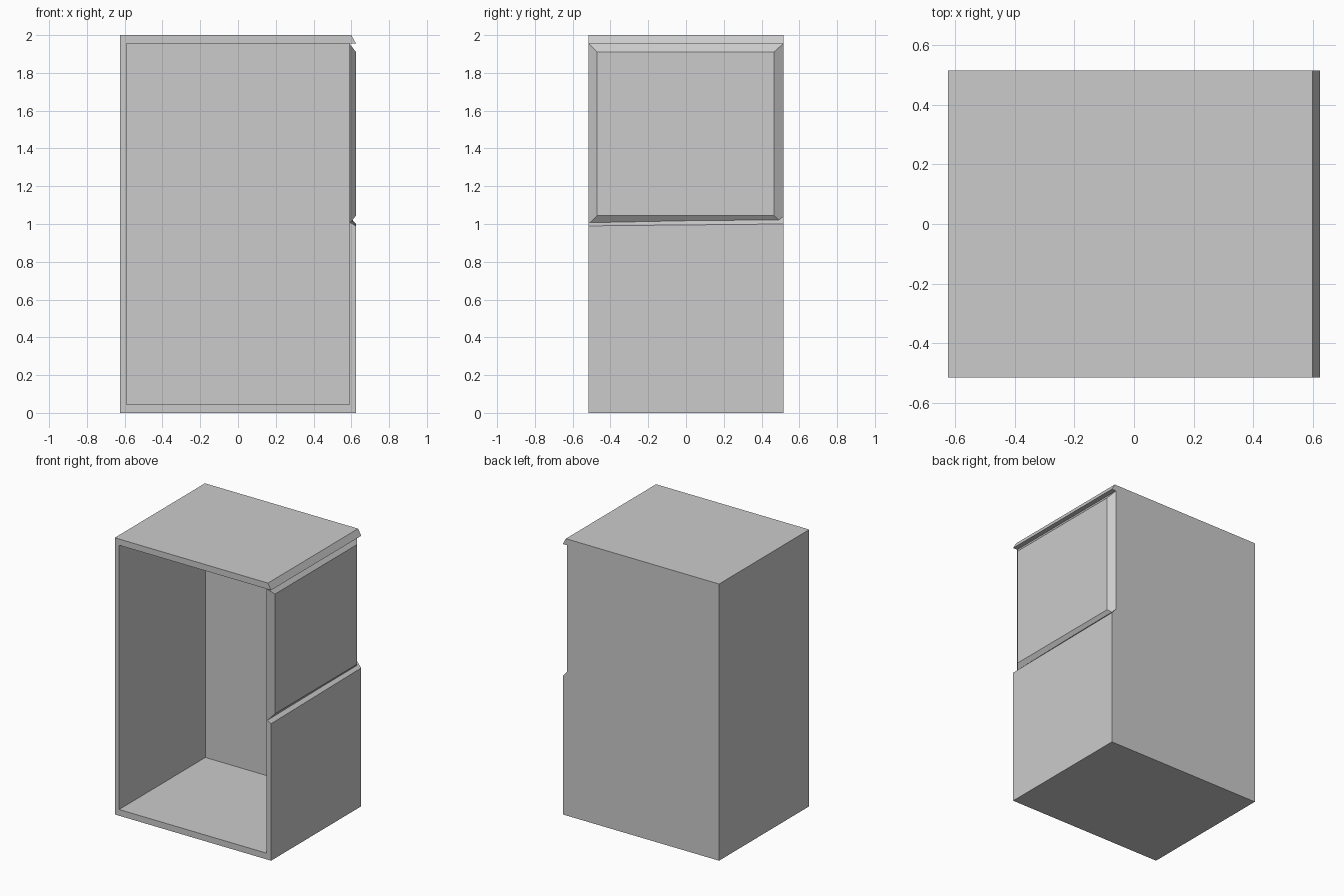
import bpy
import bmesh

cube = bpy.data.objects.get("Cube")
if cube:
    bpy.data.objects.remove(cube, do_unlink=True)

grey = bpy.data.materials.new("light grey")
grey.use_nodes = True
COLOUR = (0.6, 0.6, 0.6, 1)
grey.diffuse_color = COLOUR
grey.node_tree.nodes["Principled BSDF"].inputs["Base Color"].default_value = COLOUR

X, Y, TOP = 0.625, 0.515, 2.0     # outer half width, half depth, height
IX, IY = 0.59, 0.47               # inner wall faces
FLOOR, ROOF = 0.045, 1.955


def loft(name, start, end):
    """Solid between two matching four-cornered outlines."""
    bm = bmesh.new()
    a = [bm.verts.new(p) for p in start]
    b = [bm.verts.new(p) for p in end]
    bm.faces.new(a)
    bm.faces.new(b)
    for i in range(4):
        j = (i + 1) % 4
        bm.faces.new((a[i], a[j], b[j], b[i]))
    bmesh.ops.recalc_face_normals(bm, faces=bm.faces)
    mesh = bpy.data.meshes.new(name)
    bm.to_mesh(mesh)
    bm.free()
    mesh.materials.append(grey)
    obj = bpy.data.objects.new(name, mesh)
    bpy.context.collection.objects.link(obj)
    return obj


def level(x0, x1, y0, y1, z):
    return [(x0, y0, z), (x1, y0, z), (x1, y1, z), (x0, y1, z)]


def upright(x, y0, y1, z0, z1, rise=0):
    return [(x, y0, z0), (x, y1, z0), (x, y1, z1 + rise), (x, y0, z1)]


def board(name, x0, x1, y0, y1, z0, z1):
    return loft(name, level(x0, x1, y0, y1, z0), level(x0, x1, y0, y1, z1))


# Floor, and a lid with one sloping edge
board("floor_board", -X, X, -Y, Y, 0, FLOOR)
loft("lid", level(-X, X, -Y, Y, ROOF), level(-X, 0.6, -Y, Y, TOP))

# Back wall and plain side wall, in two stacked boards
board("back_wall", -X, IX, IY, Y, FLOOR, ROOF)
board("plain_side_lower", -X, -IX, -Y, IY, FLOOR, 0.935)
board("plain_side_upper", -X, -IX, -Y, IY, 0.935, ROOF)

# Lower side panel with a sloping top edge
loft("lower_side_panel",
     upright(IX, -Y, Y, FLOOR, 1.01, 0.03),
     upright(X, -Y, Y, FLOOR, 0.99, 0.01))

# Upper side panel, bevelled on all four edges
loft("upper_side_panel",
     upright(IX, -Y, Y, 1.0, ROOF),
     upright(X, -IY, 0.465, 1.045, 1.91))
